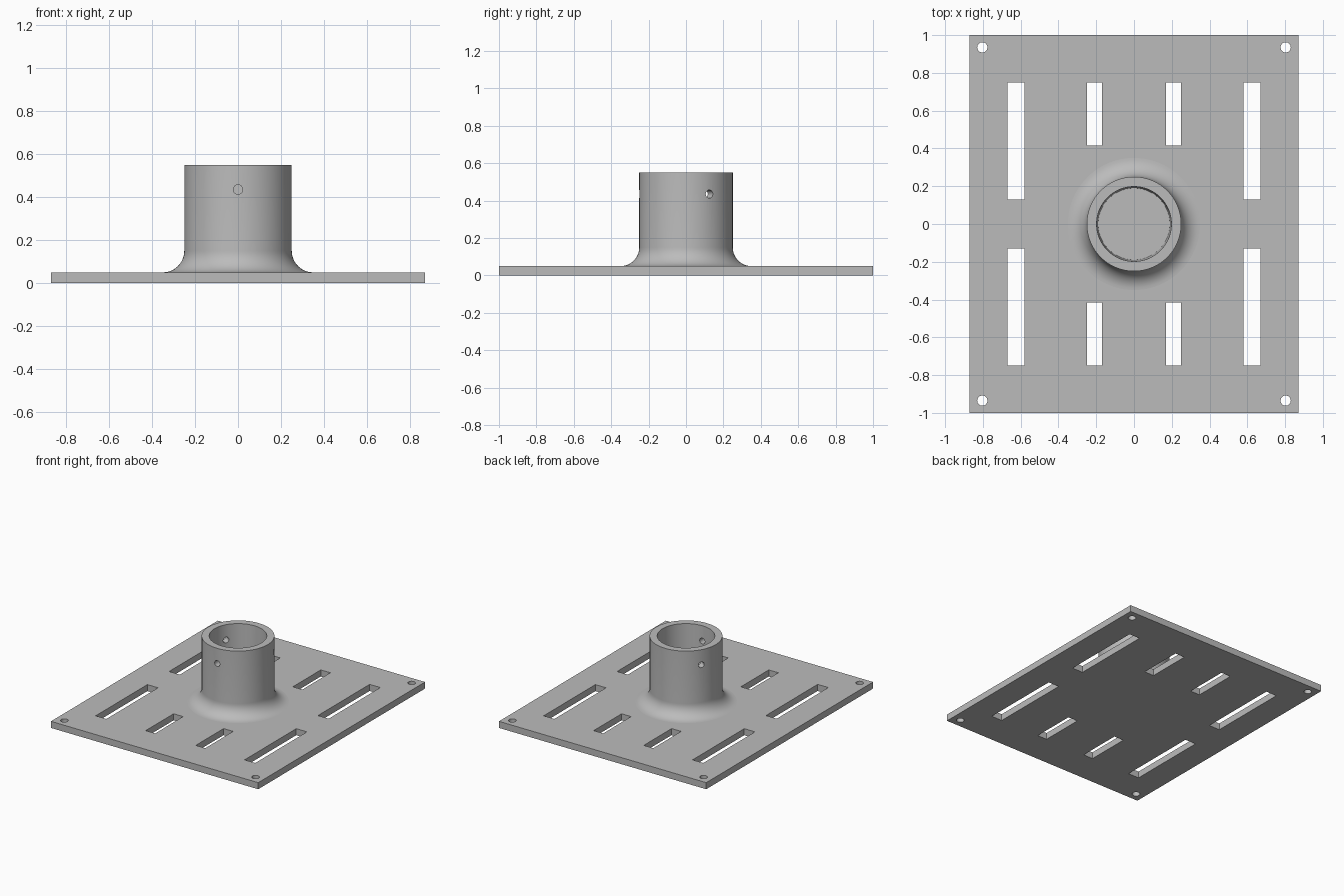
import bpy
import math
from mathutils import Vector

cube = bpy.data.objects.get("Cube")
if cube:
    bpy.data.objects.remove(cube, do_unlink=True)

grey = bpy.data.materials.new("plain_grey")
grey.use_nodes = True
COLOUR = (0.5, 0.5, 0.5, 1)
grey.diffuse_color = COLOUR
grey.node_tree.nodes["Principled BSDF"].inputs["Base Color"].default_value = COLOUR

PLATE_TOP = 0.05
HALF_X = 0.87


def box(name, x0, x1, y0, y1, z0, z1):
    bpy.ops.mesh.primitive_cube_add(size=1, location=((x0 + x1) / 2, (y0 + y1) / 2, (z0 + z1) / 2))
    ob = bpy.context.object
    ob.name = name
    ob.scale = (x1 - x0, y1 - y0, z1 - z0)
    bpy.ops.object.transform_apply(location=True, rotation=True, scale=True)
    ob.data.materials.append(grey)
    return ob


def rod(name, radius, depth, centre, axis):
    bpy.ops.mesh.primitive_cylinder_add(vertices=32, radius=radius, depth=depth, location=centre)
    ob = bpy.context.object
    ob.name = name
    ob.rotation_euler = Vector(axis).to_track_quat("Z", "Y").to_euler()
    bpy.ops.object.transform_apply(location=True, rotation=True, scale=True)
    ob.data.materials.append(grey)
    return ob


def revolve(name, profile, steps=96):
    """Spin a closed (radius, height) loop round the z axis."""
    n = len(profile)
    verts, faces = [], []
    for i in range(steps):
        a = 2 * math.pi * i / steps
        verts += [(r * math.cos(a), r * math.sin(a), z) for r, z in profile]
        j = (i + 1) % steps
        faces += [(i * n + k, j * n + k, j * n + (k + 1) % n, i * n + (k + 1) % n) for k in range(n)]
    mesh = bpy.data.meshes.new(name)
    mesh.from_pydata(verts, [], faces)
    mesh.materials.append(grey)
    ob = bpy.data.objects.new(name, mesh)
    bpy.context.collection.objects.link(ob)
    return ob


def cut(target, cutters):
    """Subtract the cutters, then remove them."""
    for c in cutters:
        c.hide_render = True
        mod = target.modifiers.new("cut", "BOOLEAN")
        mod.operation = "DIFFERENCE"
        mod.solver = "EXACT"
        mod.object = c
        bpy.context.view_layer.objects.active = target
        bpy.ops.object.modifier_apply(modifier=mod.name)
        bpy.data.objects.remove(c, do_unlink=True)


def smooth(ob):
    bpy.ops.object.select_all(action="DESELECT")
    ob.select_set(True)
    bpy.context.view_layer.objects.active = ob
    bpy.ops.object.shade_smooth_by_angle(angle=math.radians(30))


# Base plate with slots and corner holes, mirrored into four quarters
plate = box("base_plate", -HALF_X, HALF_X, -1, 1, 0, PLATE_TOP)
cutters = []
for sx in (-1, 1):
    for sy in (-1, 1):
        for x0, x1, y0, y1 in ((0.17, 0.25, 0.415, 0.75), (0.58, 0.67, 0.13, 0.75)):
            xs, ys = sorted((sx * x0, sx * x1)), sorted((sy * y0, sy * y1))
            cutters.append(box("slot_cutter", *xs, *ys, -0.1, 0.2))
        cutters.append(rod("corner_cutter", 0.027, 0.3, (sx * 0.803, sy * 0.935, 0), (0, 0, 1)))
cut(plate, cutters)
smooth(plate)

# Pipe socket: flared foot, straight wall and slightly tapered bore
flare = [(0.35 - 0.1 * math.sin(t), 0.15 - 0.1 * math.cos(t))
         for t in (math.pi / 2 * k / 12 for k in range(13))]
socket = revolve("pipe_socket", flare + [(0.25, 0.55), (0.198, 0.55), (0.19, PLATE_TOP)])

# Three set-screw holes, one at the front and the others evenly spaced
holes = []
for k in range(3):
    a = -math.pi / 2 + k * 2 * math.pi / 3
    d = Vector((math.cos(a), math.sin(a), 0))
    holes.append(rod("screw_cutter", 0.022, 0.2, d * 0.22 + Vector((0, 0, 0.435)), d))
cut(socket, holes)
smooth(socket)
